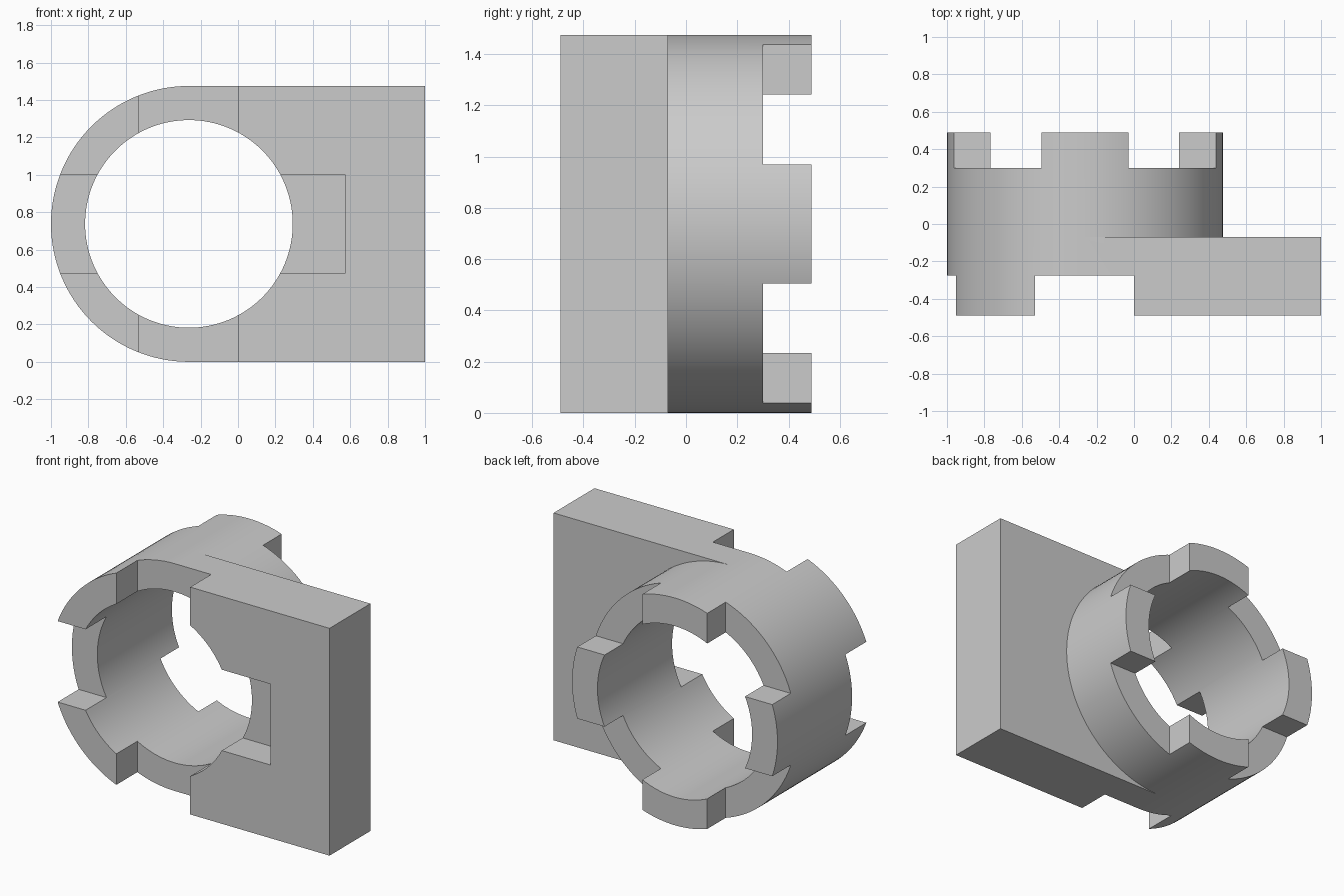
import bpy, bmesh, math
from mathutils import Matrix

if "Cube" in bpy.data.objects:
    bpy.data.objects.remove(bpy.data.objects["Cube"])

CX, CZ = -0.2625, 0.7375       # bore axis
R, BORE = 0.7375, 0.555        # outer and bore radius
FRONT, STEP, BACK = -0.49, -0.07, 0.49
N = 64                         # segments per half circle

grey = bpy.data.materials.new("light grey")
grey.use_nodes = True
COLOUR = (0.6, 0.6, 0.6, 1)
grey.diffuse_color = COLOUR
grey.node_tree.nodes["Principled BSDF"].inputs["Base Color"].default_value = COLOUR


def finish(name, bm):
    bmesh.ops.recalc_face_normals(bm, faces=bm.faces)
    mesh = bpy.data.meshes.new(name)
    bm.to_mesh(mesh)
    bm.free()
    mesh.materials.append(grey)
    ob = bpy.data.objects.new(name, mesh)
    bpy.context.collection.objects.link(ob)
    return ob


def box(name, x0, x1, y0, y1, z0, z1):
    bm = bmesh.new()
    bmesh.ops.create_cube(bm, size=1)
    mid = Matrix.Translation(((x0 + x1) / 2, (y0 + y1) / 2, (z0 + z1) / 2))
    size = Matrix.Diagonal((x1 - x0, y1 - y0, z1 - z0, 1))
    bm.transform(mid @ size)
    return finish(name, bm)


# Body: flange with a rounded left end, continuing backwards as a cylinder
bm = bmesh.new()


def arc(y, start):
    angles = [start + math.pi * i / N for i in range(N + 1)]
    return [bm.verts.new((CX + R * math.cos(a), y, CZ + R * math.sin(a))) for a in angles]


def corners(y):
    return [bm.verts.new((1, y, 0)), bm.verts.new((1, y, 2 * CZ))]


def bridge(a, b):
    for i in range(len(a) - 1):
        bm.faces.new((a[i], a[i + 1], b[i + 1], b[i]))


left = [arc(y, math.pi / 2) for y in (FRONT, STEP, BACK)]     # top to bottom
right_back = arc(BACK, -math.pi / 2)                          # bottom to top
right_step = arc(STEP, -math.pi / 2)
bmesh.ops.remove_doubles(bm, verts=[], dist=0)
for row, half in ((right_back, left[2]), (right_step, left[1])):
    for i, shared in ((0, half[-1]), (-1, half[0])):
        bm.verts.remove(row[i])
        row[i] = shared
front_corners, step_corners = corners(FRONT), corners(STEP)

bridge(left[0], left[1])
bridge(left[1], left[2])
bridge(right_step, right_back)
bridge([left[0][-1]] + front_corners + [left[0][0]],
       [left[1][-1]] + step_corners + [left[1][0]])
bm.faces.new(left[0] + front_corners)
bm.faces.new(left[2] + right_back[1:-1])
bm.faces.new(step_corners + right_step[::-1])
body = finish("flanged_collar", bm)

# Bore
bm = bmesh.new()
bmesh.ops.create_cone(bm, cap_ends=True, segments=2 * N, radius1=BORE, radius2=BORE, depth=3)
bm.transform(Matrix.Translation((CX, 0, CZ)) @ Matrix.Rotation(math.pi / 2, 4, "X"))
cutters = [finish("bore_cutter", bm)]

# Crossed slots in the front
cutters.append(box("front_upright_slot_cutter", -0.53, 0, -1, -0.275, -1, 3))
cutters.append(box("front_level_slot_cutter", -2, 0.575, -1, -0.275, 0.475, 1))

# Corner cuts that leave four teeth at the back
TOOTH, FAR = 0.2325, 1
for sx in (-1, 1):
    for sz in (-1, 1):
        xs = sorted((CX + sx * TOOTH, CX + sx * FAR))
        zs = sorted((CZ + sz * TOOTH, CZ + sz * FAR))
        cutters.append(box("tooth_gap_cutter", *xs, 0.3, 1, *zs))

bpy.ops.object.select_all(action="DESELECT")
bpy.context.view_layer.objects.active = body
body.select_set(True)
for cutter in cutters:
    cutter.hide_render = True
    mod = body.modifiers.new(cutter.name, "BOOLEAN")
    mod.operation = "DIFFERENCE"
    mod.solver = "EXACT"
    mod.object = cutter
    bpy.ops.object.modifier_apply(modifier=mod.name)
for cutter in cutters:
    bpy.data.objects.remove(cutter)
bpy.ops.object.shade_smooth_by_angle(angle=math.radians(30))
